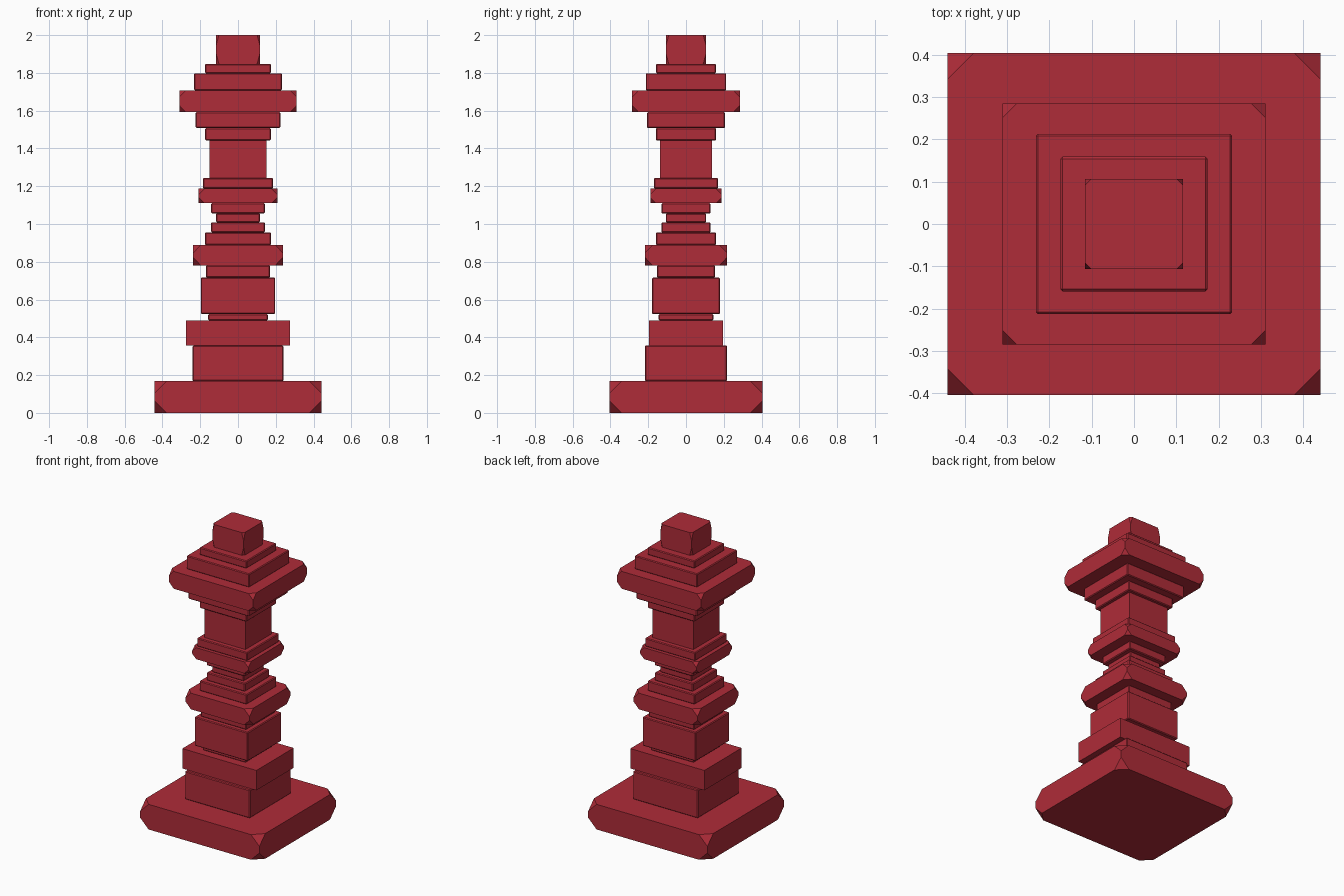
import bpy, bmesh
from itertools import product

if "Cube" in bpy.data.objects:
    bpy.data.objects.remove(bpy.data.objects["Cube"])

red = bpy.data.materials.new("red")
red.diffuse_color = (0.43, 0.025, 0.04, 1)
red.use_nodes = True
red.node_tree.nodes["Principled BSDF"].inputs["Base Color"].default_value = red.diffuse_color


def finish(bm, name):
    bmesh.ops.recalc_face_normals(bm, faces=bm.faces)
    me = bpy.data.meshes.new(name)
    bm.to_mesh(me)
    bm.free()
    me.materials.append(red)
    ob = bpy.data.objects.new(name, me)
    bpy.context.collection.objects.link(ob)
    return ob


def block(name, z0, z1, hx, hy, soft=True):
    """Plain block, optionally with fine edge bevels."""
    bm = bmesh.new()
    bmesh.ops.create_cube(bm, size=1)
    for v in bm.verts:
        v.co = (v.co.x * 2 * hx, v.co.y * 2 * hy, (z0 + z1) / 2 + v.co.z * (z1 - z0))
    if soft:
        bmesh.ops.bevel(bm, geom=bm.edges[:], offset=0.005, segments=1,
                        affect='EDGES', profile=0.5)
    return finish(bm, name)


def cut_corner_block(name, z0, z1, hx, hy, cx, cz):
    """Block whose eight corners are sliced off."""
    bm = bmesh.new()
    zc, hz = (z0 + z1) / 2, (z1 - z0) / 2
    for sx, sy, sz in product((-1, 1), repeat=3):
        for dx, dy, dz in ((cx, 0, 0), (0, cx, 0), (0, 0, cz)):
            bm.verts.new((sx * (hx - dx), sy * (hy - dy), zc + sz * (hz - dz)))
    bmesh.ops.convex_hull(bm, input=bm.verts[:])
    bmesh.ops.dissolve_limit(bm, angle_limit=0.01, verts=bm.verts[:], edges=bm.edges[:])
    return finish(bm, name)


# Foot and lower body
cut_corner_block("base", 0, .168, .441, .404, .062, .062)
block("lower_plinth", .168, .357, .24, .218)
block("plinth_slab", .357, .49, .274, .197, False)
block("plinth_neck", .49, .523, .158, .145)
block("lower_body", .523, .716, .197, .18)
block("lower_body_cap", .716, .781, .169, .154)

# Waist
cut_corner_block("lower_collar", .781, .889, .237, .217, .04, .042)
block("waist_step_1", .889, .955, .175, .159)
block("waist_step_2", .955, 1.009, .142, .13)
block("waist", 1.009, 1.056, .117, .107)
block("waist_step_3", 1.056, 1.11, .142, .13)
cut_corner_block("upper_collar", 1.11, 1.187, .208, .188, .03, .03)
block("upper_collar_cap", 1.187, 1.243, .186, .17)

# Shaft and crown
block("shaft", 1.243, 1.442, .151, .137, False)
block("crown_step_1", 1.442, 1.508, .174, .159)
block("crown_step_2", 1.508, 1.592, .224, .206)
cut_corner_block("crown_rim", 1.592, 1.708, .311, .285, .034, .037)
block("crown_step_3", 1.708, 1.798, .232, .213)
block("crown_step_4", 1.798, 1.848, .174, .159)
cut_corner_block("finial", 1.848, 2.0, .116, .106, .015, .055)
